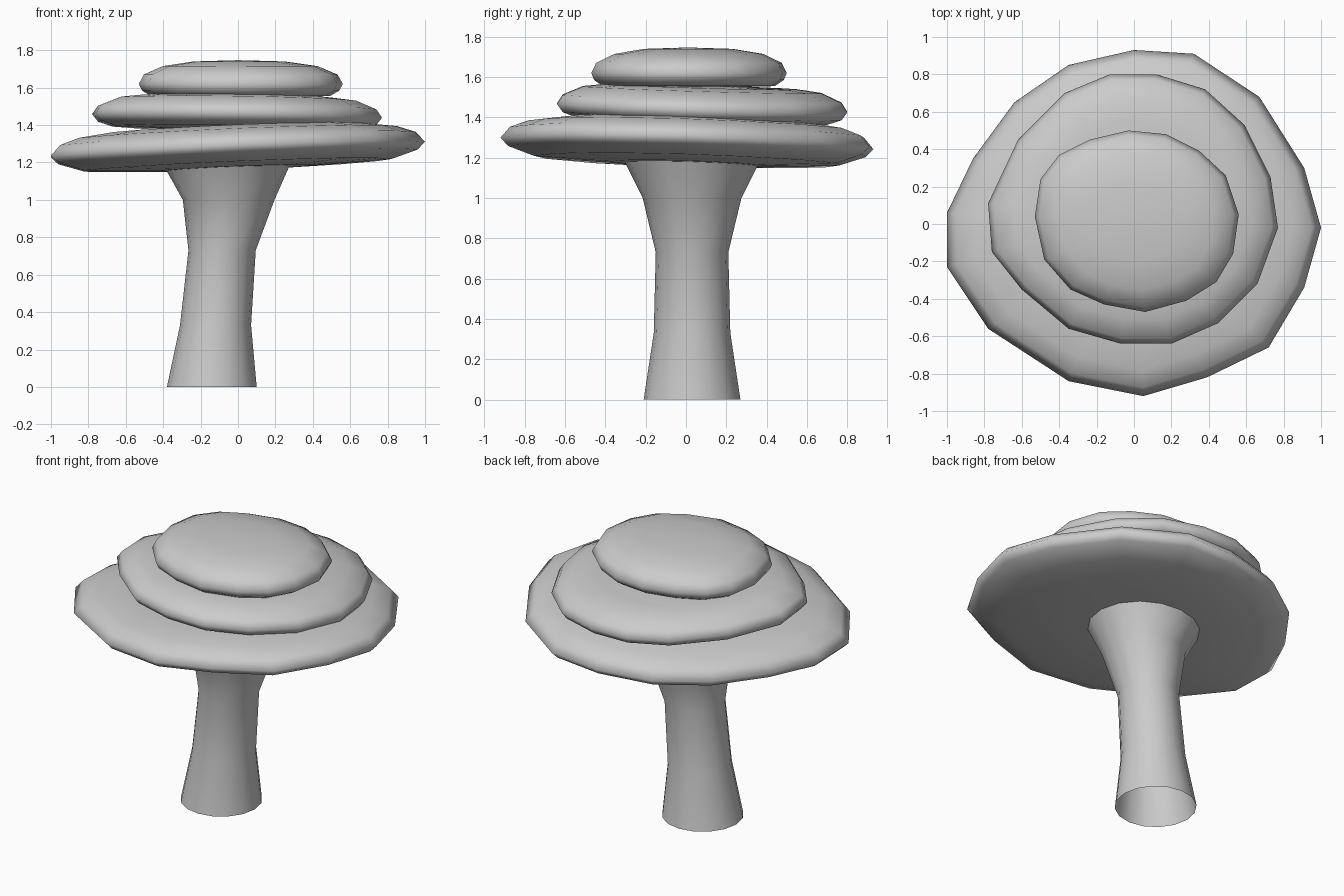
import bpy
import bmesh
from mathutils import Vector

cube = bpy.data.objects.get("Cube")
if cube:
    bpy.data.objects.remove(cube, do_unlink=True)

# Single plain grey for the whole mushroom
grey = bpy.data.materials.new("plain grey")
grey.use_nodes = True
colour = (0.6, 0.6, 0.6, 1)
grey.diffuse_color = colour
grey.node_tree.nodes["Principled BSDF"].inputs["Base Color"].default_value = colour


def loft(name, rings, bottom=None, top=None):
    """Skin a stack of rings and close either end with a fan to a point."""
    bm = bmesh.new()
    loops = [[bm.verts.new(point) for point in ring] for ring in rings]
    count = len(loops[0])
    for lower, upper in zip(loops, loops[1:]):
        for i in range(count):
            j = (i + 1) % count
            bm.faces.new((lower[i], lower[j], upper[j], upper[i]))
    for tip, loop in ((bottom, loops[0]), (top, loops[-1])):
        if tip is not None:
            centre = bm.verts.new(tip)
            for i in range(count):
                bm.faces.new((loop[i], loop[(i + 1) % count], centre))
    bmesh.ops.recalc_face_normals(bm, faces=bm.faces)
    mesh = bpy.data.meshes.new(name)
    bm.to_mesh(mesh)
    bm.free()
    mesh.materials.append(grey)
    mesh.shade_smooth()
    obj = bpy.data.objects.new(name, mesh)
    bpy.context.collection.objects.link(obj)
    return obj


def cap_layer(name, outline, centre_y, rim_z, tilt, profile, bottom, top):
    """Rounded, slightly tilted disc: the outline scaled through a rim profile."""
    def place(x, y, scale, height):
        px, py = x * scale, centre_y + (y - centre_y) * scale
        return Vector((px, py, rim_z + height + tilt[0] * px + tilt[1] * py))

    rings = [[place(x, y, scale, height) for x, y in outline]
             for scale, height in profile]
    return loft(name, rings, place(0, centre_y, 0, bottom), place(0, centre_y, 0, top))


# Stem: leaning tube, open underneath, flaring into the cap
stem_sections = [(-0.14, 0.24, 0), (-0.12, 0.19, 0.33), (-0.085, 0.18, 0.73),
                 (-0.05, 0.245, 1), (-0.06, 0.33, 1.17), (-0.06, 0.35, 1.21)]
stem_rings = []
for x, radius, z in stem_sections:
    steps = bmesh.new()
    circle = bmesh.ops.create_circle(steps, segments=16, radius=radius)["verts"]
    stem_rings.append([v.co + Vector((x, 0.03, z)) for v in circle])
    steps.free()
loft("stem", stem_rings)

# Cap: three hand-shaped layers, widest at the bottom
lower_outline = [(0, .93), (.32, .91), (.67, .68), (.91, .3), (1, -.02), (.91, -.34),
                 (.72, -.66), (.39, -.82), (.05, -.92), (-.35, -.84), (-.78, -.56),
                 (-1, -.23), (-1, .06), (-.86, .35), (-.64, .65), (-.35, .85)]
cap_layer("lower_cap", lower_outline, 0, 1.27, (.04, -.03),
          [(.4, -.1), (.82, -.085), (.96, -.04), (1, 0), (.95, .055), (.85, .09),
           (.66, .115)], -.1, .13)

middle_outline = [(.12, .8), (.38, .72), (.59, .53), (.73, .25), (.77, -.02), (.66, -.32),
                  (.45, -.53), (.2, -.64), (-.07, -.64), (-.35, -.56), (-.6, -.35),
                  (-.76, -.15), (-.78, .11), (-.62, .45), (-.37, .7), (-.13, .8)]
cap_layer("middle_cap", middle_outline, .08, 1.45, (-.015, -.03),
          [(.5, -.07), (.86, -.065), (.96, -.04), (1, 0), (.96, .045), (.82, .09),
           (.65, .105)], -.07, .11)

upper_outline = [(-.03, .5), (.17, .48), (.35, .39), (.49, .26), (.56, .05), (.53, -.16),
                 (.44, -.31), (.28, -.41), (.06, -.47), (-.16, -.43), (-.34, -.35),
                 (-.48, -.19), (-.53, .04), (-.5, .24), (-.4, .37), (-.24, .45)]
cap_layer("upper_cap", upper_outline, .01, 1.62, (0, 0),
          [(.5, -.07), (.88, -.065), (.97, -.035), (1, 0), (.95, .05), (.76, .095),
           (.45, .12)], -.07, .127)
